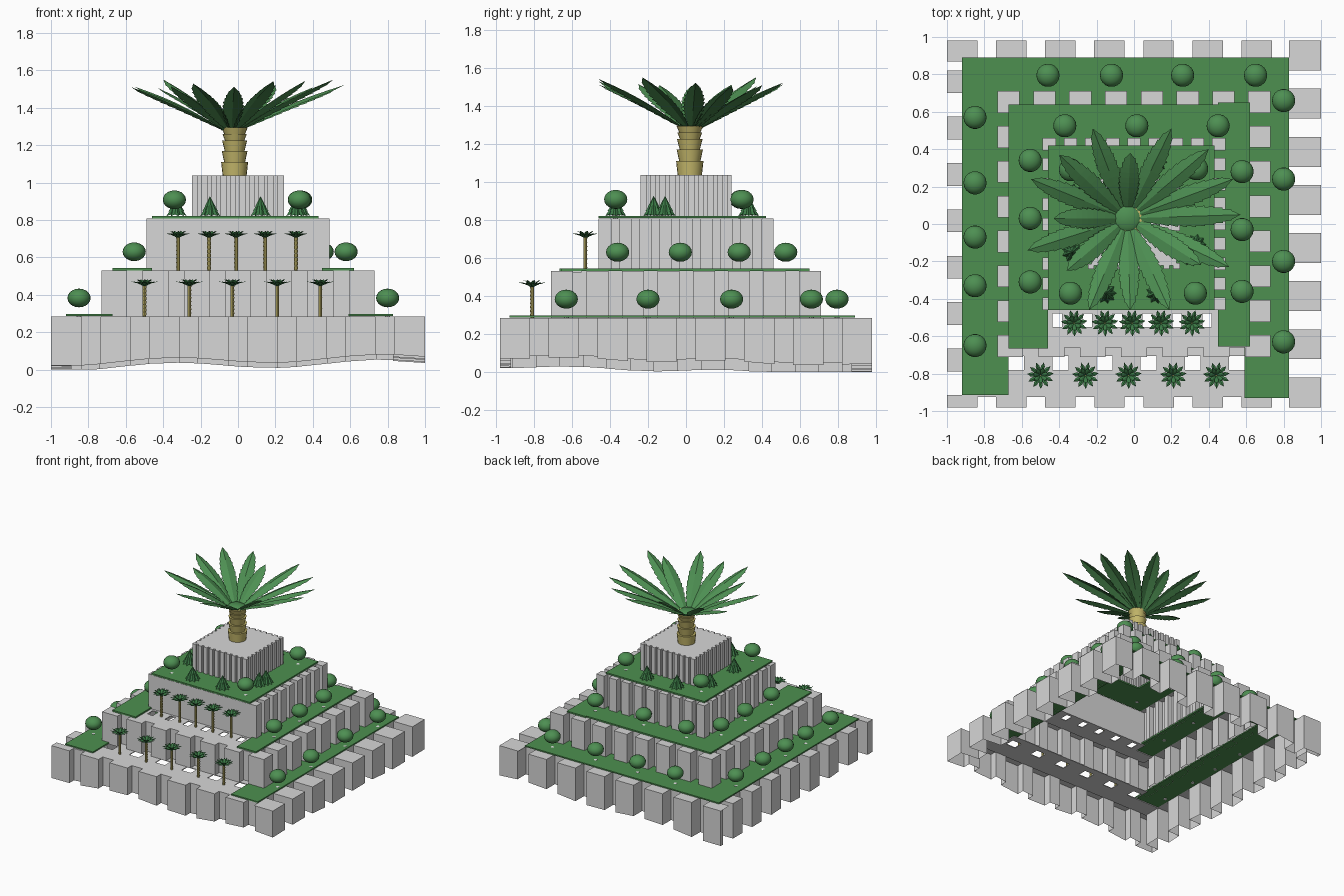
import bpy, math, random
from mathutils import Vector

random.seed(4)
cube = bpy.data.objects.get("Cube")
if cube:
    bpy.data.objects.remove(cube, do_unlink=True)


def material(name, r, g, b):
    m = bpy.data.materials.new(name)
    m.use_nodes = True
    m.diffuse_color = (r, g, b, 1)
    m.node_tree.nodes["Principled BSDF"].inputs["Base Color"].default_value = (r, g, b, 1)
    return m


STONE = material("grey stone", .68, .68, .68)
LAWN = material("lawn green", .075, .28, .08)
LEAF = material("leaf green", .075, .275, .085)
SHRUB = material("dark shrub green", .045, .2, .063)
BARK = material("tan bark", .57, .49, .15)
WHITE = material("white", .85, .85, .85)


class Part:
    """Collects faces for one object."""

    def __init__(self, name, mat):
        self.name, self.mat, self.v, self.f = name, mat, [], []

    def face(self, *pts):
        k = len(self.v)
        self.v += [tuple(p) for p in pts]
        self.f.append(list(range(k, k + len(pts))))

    def box(self, x0, x1, y0, y1, z0, z1):
        ring = [(x0, y0), (x1, y0), (x1, y1), (x0, y1)]
        self.face(*[(x, y, z1) for x, y in ring])
        self.face(*[(x, y, z0) for x, y in reversed(ring)])
        for (a, b), (c, d) in zip(ring, ring[1:] + ring[:1]):
            self.face((a, b, z0), (c, d, z0), (c, d, z1), (a, b, z1))

    def lathe(self, cx, cy, profile, n):
        for (r0, z0), (r1, z1) in zip(profile, profile[1:]):
            for i in range(n):
                a, b = math.tau * i / n, math.tau * (i + 1) / n
                pt = lambda r, t, z: (cx + r * math.cos(t), cy + r * math.sin(t), z)
                quad = [pt(r0, a, z0), pt(r0, b, z0), pt(r1, b, z1), pt(r1, a, z1)]
                if r0 == 0:
                    quad.pop(1)
                elif r1 == 0:
                    quad.pop(2)
                self.face(*quad)

    def leaf(self, base, tip, width, n, bow):
        """Folded blade with a toothed edge on both sides of the midrib."""
        base, tip = Vector(base), Vector(tip)
        d = tip - base
        side = Vector((-d.y, d.x, 0)).normalized()
        fold = Vector((0, 0, -.35))

        def mid(t):
            return base.lerp(tip, t) + Vector((0, 0, bow * math.sin(math.pi * t)))

        def half(t):
            return width * (.1 + .9 * max(0, math.sin(math.pi * t ** 1.15)) ** .7) * (t < .999)

        for i in range(n):
            t0, t1 = i / n, (i + 1) / n
            m0, m1 = mid(t0), mid(t1)
            for s in (1, -1):
                e0 = m0 + (side * s + fold) * half(t0) * .85
                e1 = m1 + (side * s + fold) * half(t1)
                pts = [m0, m1, e1, e0] if half(t1) else [m0, m1, e0]
                self.face(*(pts if s > 0 else pts[::-1]))

    def build(self, smooth=None):
        me = bpy.data.meshes.new(self.name)
        me.from_pydata(self.v, [], self.f)
        me.materials.append(self.mat)
        ob = bpy.data.objects.new(self.name, me)
        bpy.context.collection.objects.link(ob)
        if smooth:
            bpy.ops.object.select_all(action='DESELECT')
            ob.select_set(True)
            bpy.context.view_layer.objects.active = ob
            bpy.ops.object.mode_set(mode='EDIT')
            bpy.ops.mesh.select_all(action='SELECT')
            bpy.ops.mesh.remove_doubles(threshold=.0001)
            bpy.ops.object.mode_set(mode='OBJECT')
            bpy.ops.object.shade_smooth_by_angle(angle=math.radians(smooth))


def notched_wall(name, hx, hy, z0, z1, sides, bottom=None):
    """Battlement-like wall; sides run front, right, back, left.
    Each side is (depth, pitch, tooth width, shift of the first tooth)."""
    part, outline = Part(name, STONE), []
    corners = [Vector(c) for c in ((-hx, -hy), (hx, -hy), (hx, hy), (-hx, hy))]
    for k, (depth, pitch, tooth, shift) in enumerate(sides):
        a, b = corners[k], corners[(k + 1) % 4]
        length, u = (b - a).length, (b - a).normalized()
        inward = Vector((-u.y, u.x)) * depth
        n = math.ceil((length + shift) / pitch)
        for i in range(n):
            start = pitch * i - shift
            s, e = a + u * max(0, start), a + u * min(length, start + tooth)
            outline.append(s)
            if i < n - 1:
                outline += [e, e + inward, a + u * (start + pitch) + inward]
            if depth:
                part.face(*[(*p, z1) for p in (s, e, e + inward, s + inward)])
    for p, q in zip(outline, outline[1:] + outline[:1]):
        zp, zq = (bottom(*p), bottom(*q)) if bottom else (z0, z0)
        part.face((*p, zp), (*q, zq), (*q, z1), (*p, z1))
    return part


def rough_base(x, y):
    wave = .018 * math.sin(5.7 * x - 2.7) + .008 * math.sin(8 * y)
    return max(0, .038 + wave + .015 * x - .022 * y)


# Stepped stone walls
notched_wall("lower_wall", 1, .98, 0, .285, (
    (.06, .2625, .163, 0), (.172, .2572, .16, 0), (.11, .2625, .163, 0), (.11, .248, .122, .09)),
    rough_base).build()
notched_wall("middle_wall", .73, .71, .285, .53, (
    (.055, .2205, .137, 0), (.12, .1864, .116, 0), (.08, .1916, .119, 0), (.09, .1864, .116, 0))).build()
notched_wall("upper_wall", .488, .46, .53, .808, (
    (0, 2, 2, 0), (.06, .1067, .067, 0), (.05, .1132, .071, 0), (.04, .1067, .067, 0))).build()
top = notched_wall("top_block", .245, .24, .815, 1.037, ((.018, .0505, .032, 0),) * 4)
top.box(-.228, .228, -.223, .223, 1.032, 1.037)
top.build()

# Front ledges with a row of openings along the back edge
for name, x0, x1, y0, y1, y2, y3, z, first, pitch, gap in (
        ("lower_front_ledge", -.9, .83, -.925, -.78, -.705, -.65, .285, -.63, .236, .085),
        ("middle_front_ledge", -.65, .62, -.66, -.55, -.478, -.455, .53, -.41, .16, .05)):
    ledge = Part(name, STONE)
    ledge.box(x0, x1, y0, y1, z - .006, z)
    left, end = x0 * .75, x1 * .75
    ledge.box(left, end, y2, y3, z - .006, z)
    for i in range(7):
        right = first + pitch * i - gap / 2 if i < 6 else end
        ledge.box(left, right, y1, y2, z - .006, z)
        left = right + gap
    ledge.build()

# Lawns
lawn = Part("lower_lawn", LAWN)
lawn.box(-.92, -.67, -.915, .89, .286, .296)
lawn.box(.59, .83, -.93, .89, .286, .296)
lawn.box(-.67, .59, .64, .89, .286, .296)
lawn.build()
lawn = Part("middle_lawn", LAWN)
lawn.box(-.67, -.46, -.665, .64, .531, .543)
lawn.box(.45, .62, -.655, .65, .531, .543)
lawn.box(.41, .45, -.45, .64, .531, .543)
lawn.box(-.46, .41, .42, .64, .531, .543)
lawn.build()
lawn = Part("upper_lawn", LAWN)
lawn.box(-.46, -.22, -.46, .42, .809, .821)
lawn.box(.22, .43, -.46, .42, .809, .821)
lawn.box(-.22, .22, -.46, -.21, .809, .821)
lawn.box(-.22, .22, .21, .42, .809, .821)
lawn.build()

# Round bushes with a pale spot on the lawn below each
rows = [
    (.296, [(x, .795) for x in (-.46, -.12, .26, .65)] + [(.8, y) for y in (.66, .24, -.2, -.63)]
     + [(-.85, y) for y in (.57, .22, -.07, -.33, -.65)]),
    (.543, [(x, .525) for x in (-.37, .015, .45)] + [(-.555, y) for y in (.34, .03, -.31)]
     + [(.578, y) for y in (.28, -.03, -.36)]),
    (.821, [(-.34, .29), (.335, .295), (-.34, -.37), (.328, -.37)])]
bushes, spots = Part("round_bushes", LEAF), Part("lawn_spots", WHITE)
ball = [(.062 * math.sin(math.pi * i / 10) if 0 < i < 10 else 0, -.05 * math.cos(math.pi * i / 10))
        for i in range(11)]
for z, places in rows:
    for x, y in places:
        bushes.lathe(x, y, [(r, z + .087 + h) for r, h in ball], 18)
        spots.lathe(x, y, [(0, z - .015), (.013, z - .015), (.013, z + .001), (0, z + .001)], 8)
bushes.build(smooth=40)
spots.build()

# Spiky conical shrubs
shrubs = Part("cone_shrubs", SHRUB)
for x, y in ((-.15, -.37), (.12, -.37), (-.33, -.15), (.31, -.17), (.33, -.11),
             (.12, .33), (-.15, .33), (-.33, .16)):
    for r, z, h in ((.056, 0, .085), (.044, .025, .07), (.03, .05, .056)):
        star = []
        for i in range(18):
            a, q = math.tau * i / 18, r * (.72 if i % 2 else 1)
            star.append((x + q * math.cos(a), y + q * math.sin(a), .821 + z + .008 * (i % 2)))
        for p, q in zip(star, star[1:] + star[:1]):
            shrubs.face(p, q, (x, y, .821 + z + h))
shrubs.build()

# Small palms along the front ledges
trunks, crowns = Part("small_palm_trunks", BARK), Part("small_palm_crowns", SHRUB)
for y, z0, z1, xs in ((-.81, .285, .448, (-.5, -.26, -.03, .21, .44)),
                      (-.53, .53, .707, (-.32, -.155, -.01, .145, .31))):
    for x in xs:
        step = (z1 - z0) / 8
        profile = []
        for i in range(8):
            profile += [(.009, z0 + step * i), (.0105, z0 + step * (i + 1))]
        trunks.lathe(x, y, profile + [(0, z1)], 8)
        for count, reach, rise in ((11, .072, .022), (7, .045, .035)):
            for i in range(count):
                a = math.tau * (i + .3) / count
                tip = (x + reach * math.cos(a), y + reach * math.sin(a), z1 + rise)
                crowns.leaf((x, y, z1 - .004), tip, .012, 4, .008)
trunks.build()
crowns.build()

# Large palm trunk of flared rings
trunk = Part("large_palm_trunk", BARK)
profile = []
for z0, z1, r0, r1 in ((1.037, 1.11, .064, .072), (1.11, 1.17, .056, .069), (1.17, 1.225, .053, .067),
                       (1.225, 1.26, .052, .065), (1.26, 1.295, .056, .07)):
    profile += [(r0, z0), (r1, z1)]
trunk.lathe(-.018, .02, profile + [(0, 1.295)], 20)
trunk.build(smooth=30)

# Large palm crown
heart = Part("palm_heart", LEAF)
heart.lathe(-.035, .03, [(0, 1.27), (.055, 1.28), (.067, 1.297), (.05, 1.309), (0, 1.313)], 16)
heart.build(smooth=60)
fronds = Part("large_palm_fronds", LEAF)
for x, y in ((-.22, .51), (-.02, .38), (.2, .51), (.4, .4), (.53, .24), (.57, .05), (.51, -.23), (.36, -.22),
             (.19, -.46), (-.02, -.46), (-.24, -.46), (-.36, -.25), (-.57, -.14), (-.43, .03), (-.55, .24),
             (-.4, .37)):
    d = Vector((x + .035, y - .03)).normalized() * .03
    fronds.leaf((-.035 + d.x, .03 + d.y, 1.275), (x, y, random.uniform(1.5, 1.555)), .058, 12, .02)
fronds.build()
